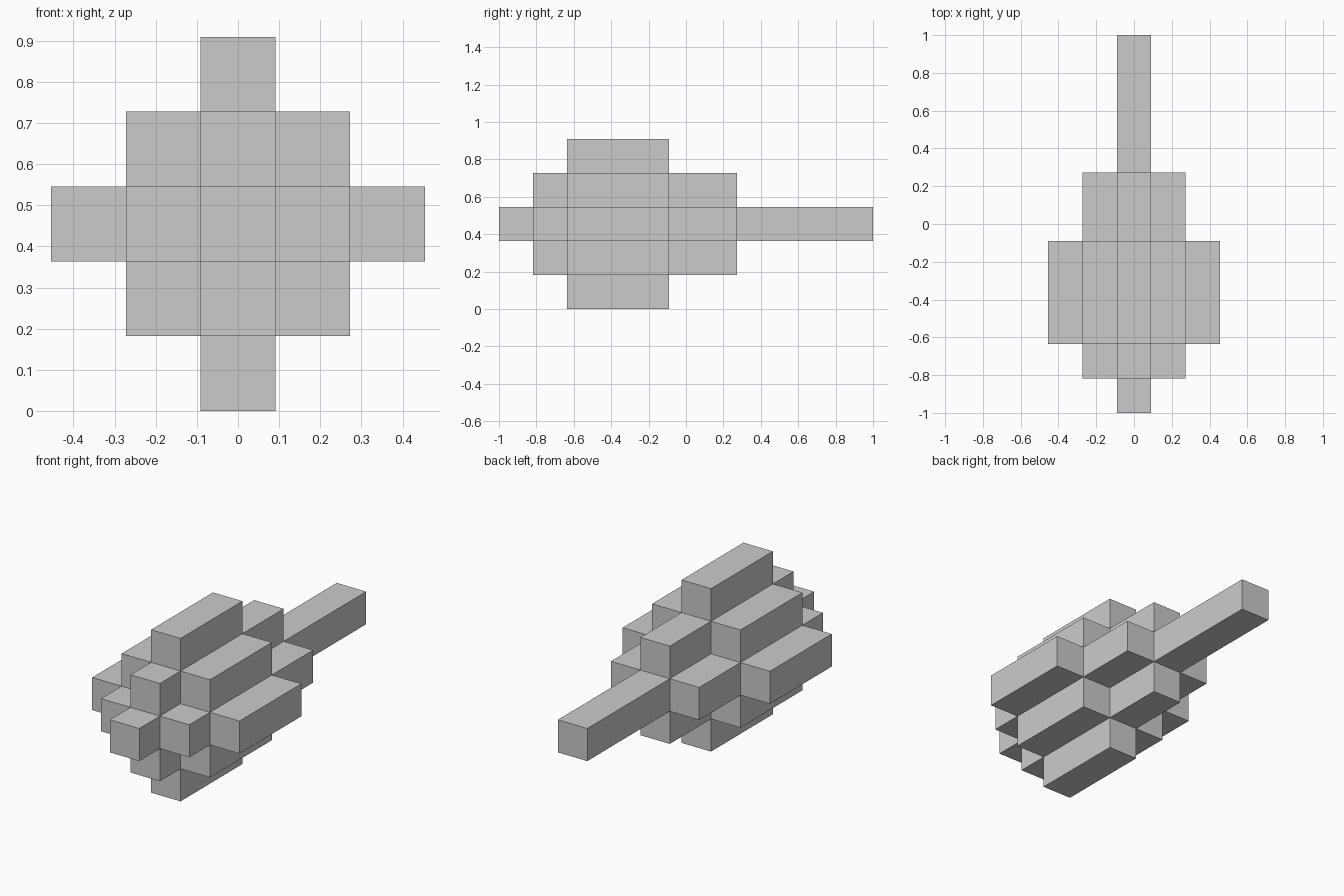
import bpy, bmesh, math
from mathutils import Vector

if "Cube" in bpy.data.objects:
    bpy.data.objects.remove(bpy.data.objects["Cube"])

U = 2 / 11                                   # one block
SPANS = {0: (0, 11), 1: (1, 7), 2: (2, 5)}   # y start/end of each bar, by distance from the core

# Stepped bars: the further from the core, the shorter the bar
cells = set()
for i in range(-2, 3):
    for k in range(-2, 3):
        d = abs(i) + abs(k)
        if d in SPANS:
            cells |= {(i, j, k) for j in range(*SPANS[d])}

# Outer skin only: a face wherever a block has no neighbour
bm = bmesh.new()
for c in sorted(cells):
    centre = Vector((c[0], c[1] - 5, c[2] + 2.5))
    for axis in range(3):
        for s in (-1, 1):
            n = Vector([s if a == axis else 0 for a in range(3)])
            if tuple(int(v) for v in Vector(c) + n) in cells:
                continue
            u = Vector([0.5 if a == (axis + 1) % 3 else 0 for a in range(3)])
            v = n.cross(u)
            mid = centre + n / 2
            bm.faces.new([bm.verts.new((mid + p) * U)
                          for p in (-u - v, u - v, u + v, -u + v)])
bmesh.ops.remove_doubles(bm, verts=bm.verts, dist=1e-4)
bmesh.ops.dissolve_limit(bm, angle_limit=math.radians(1), verts=bm.verts, edges=bm.edges)

mesh = bpy.data.meshes.new("stepped_dart")
bm.to_mesh(mesh)
bm.free()
bpy.context.collection.objects.link(bpy.data.objects.new("stepped_dart", mesh))
